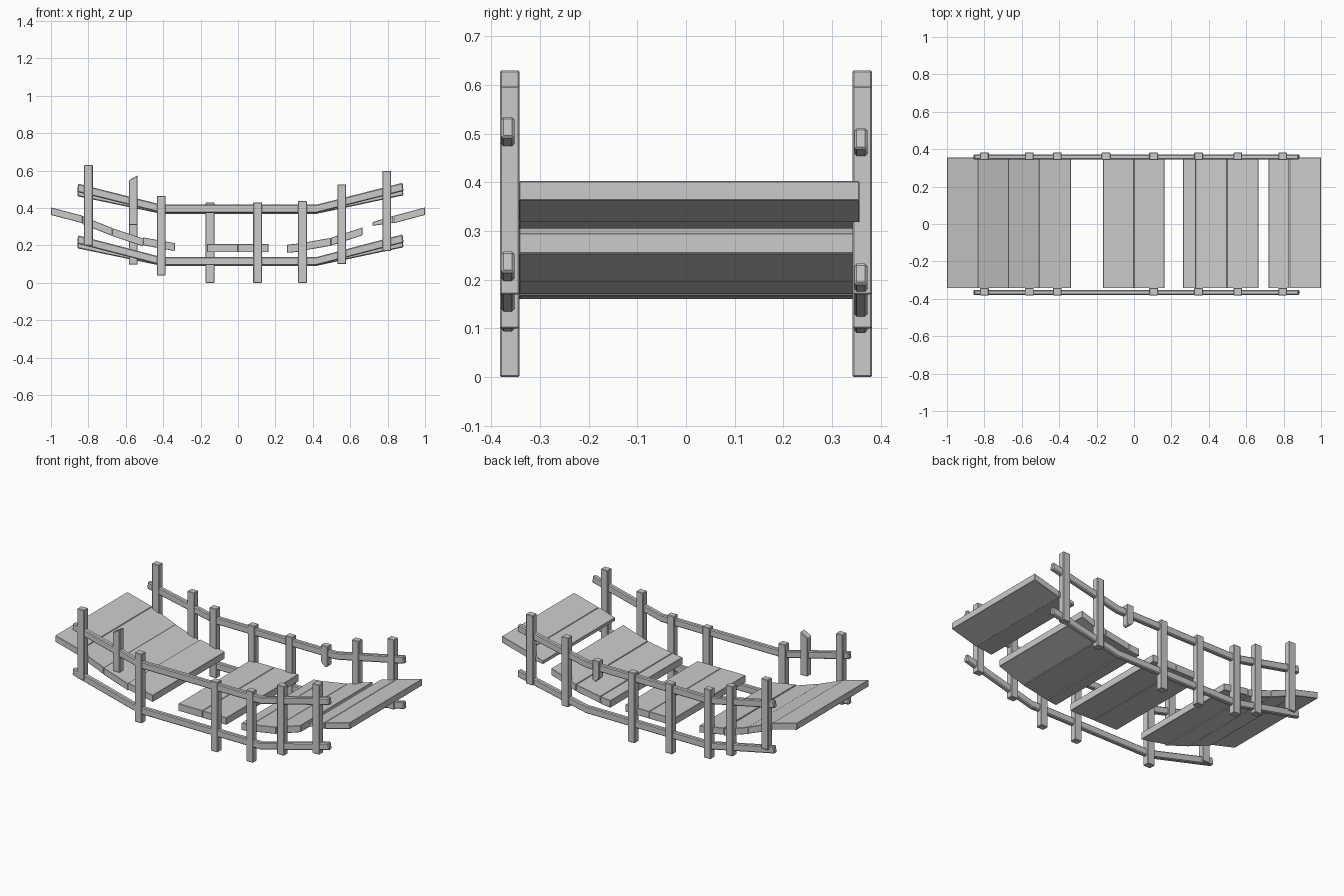
import bpy, bmesh


def prism(name, outline, y0, y1, bevel=0.003):
    """Extrude an (x, z) outline from y0 to y1."""
    bm = bmesh.new()
    face = bm.faces.new([bm.verts.new((x, y0, z)) for x, z in outline])
    ext = bmesh.ops.extrude_face_region(bm, geom=[face])
    for v in ext["geom"]:
        if isinstance(v, bmesh.types.BMVert):
            v.co.y = y1
    bmesh.ops.recalc_face_normals(bm, faces=bm.faces[:])
    mesh = bpy.data.meshes.new(name)
    bm.to_mesh(mesh)
    bm.free()
    ob = bpy.data.objects.new(name, mesh)
    bpy.context.collection.objects.link(ob)
    mod = ob.modifiers.new("soft_edges", 'BEVEL')
    mod.width = bevel
    mod.segments = 1
    return ob


# Deck planks: x start, x end, top z at start, top z at end, thickness at start / end
planks = [
    (-1.0, -0.832, 0.403, 0.359, 0.04, 0.04),
    (-0.832, -0.672, 0.357, 0.293, 0.042, 0.042),
    (-0.672, -0.507, 0.292, 0.237, 0.042, 0.042),
    (-0.507, -0.338, 0.243, 0.212, 0.042, 0.042),
    (-0.165, -0.001, 0.208, 0.208, 0.044, 0.044),
    (0.001, 0.162, 0.208, 0.208, 0.044, 0.044),
    (0.263, 0.331, 0.204, 0.211, 0.044, 0.044),
    (0.333, 0.496, 0.212, 0.240, 0.042, 0.042),
    (0.498, 0.665, 0.241, 0.296, 0.042, 0.042),
    (0.72, 0.83, 0.325, 0.358, 0.02, 0.038),
    (0.832, 1.0, 0.358, 0.403, 0.04, 0.04),
]
for i, (xa, xb, za, zb, ta, tb) in enumerate(planks):
    prism(f"deck_plank_{i + 1}", [(xa, za - ta), (xb, zb - tb), (xb, zb), (xa, za)],
          -0.343, 0.356, 0.002)


# Side rails: sagging bars with a flat middle
def rail(name, y, flat, end):
    h = 0.022
    path = [(-0.855, end - 0.005), (-0.41, flat), (0.42, flat), (0.88, end)]
    top = [(x, z + h) for x, z in path]
    low = [(x, z - h) for x, z in path]
    # lean the ends so they are cut square to the slope
    low[0], low[-1] = (low[0][0] - 0.005, low[0][1]), (low[-1][0] + 0.005, low[-1][1])
    prism(name, low + top[::-1], y - 0.0135, y + 0.0135, 0.005)


rail("front_hand_rail", -0.366, 0.396, 0.513)
rail("front_lower_rail", -0.366, 0.116, 0.237)
rail("back_hand_rail", 0.359, 0.391, 0.490)
rail("back_lower_rail", 0.359, 0.113, 0.212)


# Posts: x, bottom z, top z
posts = [(-0.80, 0.20, 0.63), (-0.56, 0.097, 0.525), (-0.41, 0.04, 0.465),
         (-0.15, 0.0, 0.43), (0.105, 0.0, 0.43), (0.345, 0.0, 0.437),
         (0.555, 0.10, 0.525), (0.795, 0.17, 0.598)]
missing = {"front": (1, 3), "back": (5,)}
W = 0.0235
for side, y in (("front", -0.362), ("back", 0.362)):
    for i, (x, z0, z1) in enumerate(posts):
        if i not in missing[side]:
            prism(f"{side}_post_{i + 1}", [(x - W, z0), (x + W, z0), (x + W, z1), (x - W, z1)],
                  y - 0.02, y + 0.02)

# Broken posts with splintered slanted ends
prism("front_broken_post", [(-0.583, 0.31), (-0.536, 0.31), (-0.536, 0.575), (-0.583, 0.548)],
      -0.382, -0.342)
prism("back_broken_post", [(0.322, 0.332), (0.350, 0.305), (0.368, 0.315),
                           (0.368, 0.437), (0.322, 0.437)], 0.342, 0.382)
